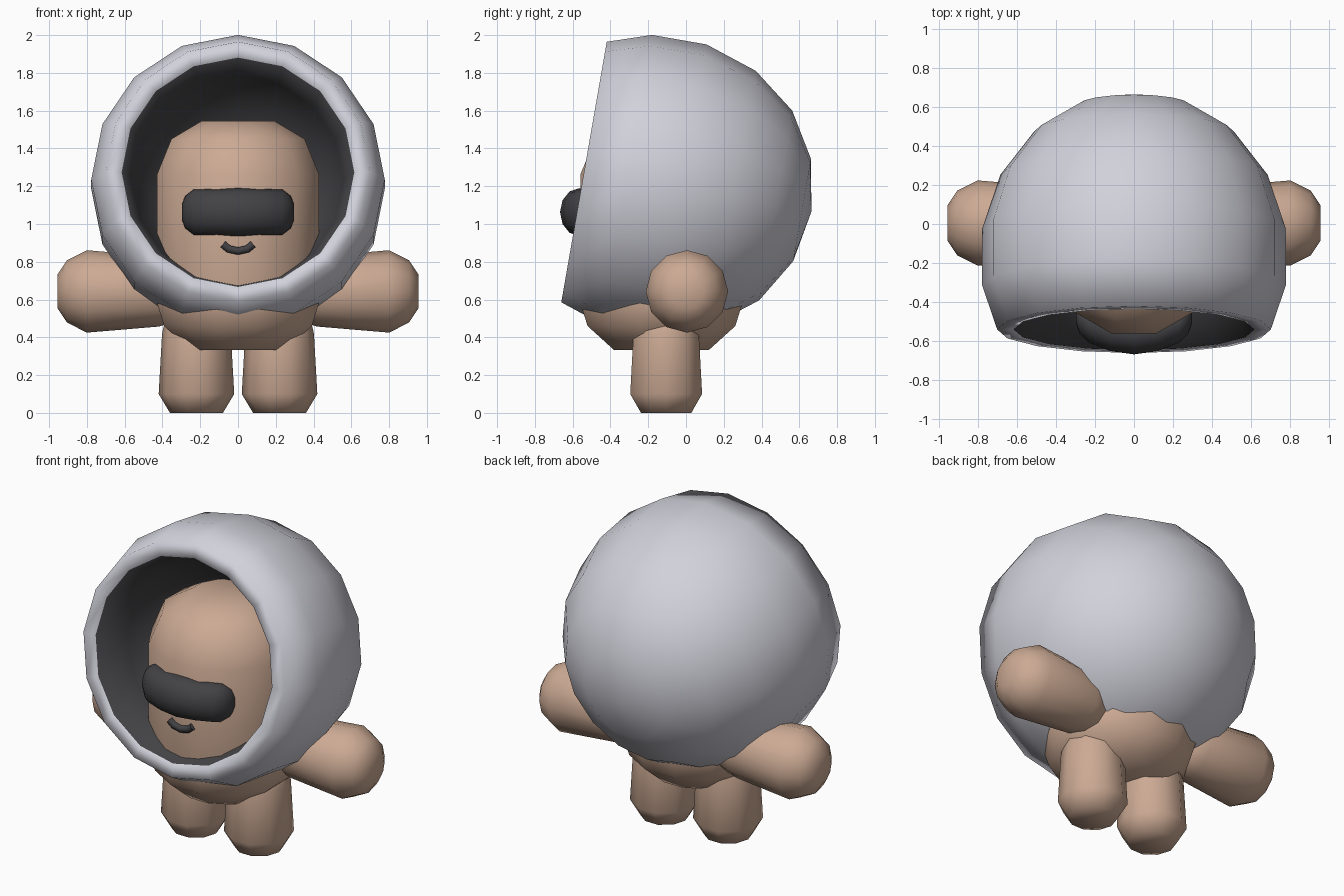
import bpy, bmesh, math
from mathutils import Vector

if "Cube" in bpy.data.objects:
    bpy.data.objects.remove(bpy.data.objects["Cube"])


def material(name, rgb):
    m = bpy.data.materials.new(name)
    m.diffuse_color = (*rgb, 1)
    m.use_nodes = True
    m.node_tree.nodes["Principled BSDF"].inputs["Base Color"].default_value = m.diffuse_color
    return m


GREY = material("light grey", (0.64, 0.64, 0.71))
SKIN = material("tan", (0.60, 0.40, 0.295))
DARK = material("charcoal", (0.055, 0.055, 0.06))


def finish(name, bm, mats):
    bmesh.ops.recalc_face_normals(bm, faces=bm.faces)
    mesh = bpy.data.meshes.new(name)
    for m in mats:
        mesh.materials.append(m)
    for f in bm.faces:
        f.smooth = True
    bm.to_mesh(mesh)
    bm.free()
    obj = bpy.data.objects.new(name, mesh)
    bpy.context.collection.objects.link(obj)
    return obj


def skin_rings(name, rings, mats, dark_from=999):
    """Bridge rings of points; a one-point ring is a pole, open ends are capped."""
    bm = bmesh.new()
    vs = [[bm.verts.new(p) for p in ring] for ring in rings]
    for k, (a, b) in enumerate(zip(vs, vs[1:])):
        n = max(len(a), len(b))
        for i in range(n):
            j = (i + 1) % n
            quad = [a[i % len(a)], a[j % len(a)], b[j % len(b)], b[i % len(b)]]
            f = bm.faces.new(list(dict.fromkeys(quad)))
            f.material_index = int(k >= dark_from)
    for end in (vs[0], vs[-1]):
        if len(end) > 2:
            bm.faces.new(end)
    return finish(name, bm, mats)


def lathe(name, profile, n, origin, axis, up, mats, dark_from=999, turn=0.0):
    """Revolve (distance along axis, radius) points around a tilted axis."""
    o, a, u = Vector(origin), Vector(axis).normalized(), Vector(up).normalized()
    side = a.cross(u)
    rings = []
    for s, r in profile:
        if r == 0:
            rings.append([o + a * s])
            continue
        angles = [2 * math.pi * (i + turn) / n for i in range(n)]
        rings.append([o + a * s + (u * math.cos(t) + side * math.sin(t)) * r for t in angles])
    return skin_rings(name, rings, mats, dark_from)


def tube(name, path, sizes, n, mats):
    """Elliptical tube along x: sizes are (depth radius, height radius)."""
    rings = []
    for (x, y, z), (ry, rz) in zip(path, sizes):
        rings.append([(x, y + ry * math.cos(2 * math.pi * i / n),
                       z + rz * math.sin(2 * math.pi * i / n)) for i in range(n)])
    return skin_rings(name, rings, mats)


# Hood: outer dome, flat rim and dark inner bowl, tilted slightly upward
hood = [(1.222, 0), (1.172, 0.275), (1.03, 0.51), (0.804, 0.684), (0.523, 0.777),
        (0.23, 0.777), (0, 0.70), (0, 0.615),
        (0.25, 0.56), (0.45, 0.465), (0.6, 0.28), (0.66, 0)]
tilt = math.radians(9.9)
lathe("hood", hood, 16, (0, -0.54, 1.275),
      (0, math.cos(tilt), -math.sin(tilt)), (0, math.sin(tilt), math.cos(tilt)),
      [GREY, DARK], dark_from=7)

# Body and head as one rounded capsule
body = [(0.333, 0.26), (0.46, 0.405), (0.57, 0.44), (0.9, 0.445), (1.26, 0.445),
        (1.45, 0.365), (1.545, 0.20)]
lathe("body", body, 12, (0, -0.13, 0), (0, 0, 1), (0, 1, 0), [SKIN], turn=0.5)

# Arms and legs
arm = [(0.25, 0.14), (0.42, 0.186), (0.8, 0.218), (0.905, 0.165), (0.955, 0.09)]
leg = [(0, 0.14), (0.1, 0.2), (0.42, 0.182), (0.6, 0.14)]
for side, s in (("left", 1), ("right", -1)):
    lathe(side + "_arm", arm, 12, (0, 0.005, 0.643), (s, 0, 0), (0, 0, 1), [SKIN])
    lathe(side + "_leg", leg, 10, (s * 0.22, -0.105, 0), (0, 0, 1), (s, 0, 0), [SKIN])

# Visor: thick rounded bar wrapped around the face
xs = [-0.297, -0.28, -0.235, -0.12, 0, 0.12, 0.235, 0.28, 0.297]
path = [(x, -0.565 + 1.0 * x * x, 1.063) for x in xs]
half = [(0.03, 0.04), (0.07, 0.085), (0.095, 0.12), (0.1, 0.122)]
tube("visor", path, half + [(0.102, 0.127)] + half[::-1], 12, [DARK])

# Smile: small curved tube on the face
smile = bpy.data.curves.new("smile", "CURVE")
smile.dimensions = "3D"
smile.bevel_depth = 0.023
smile.bevel_resolution = 1
smile.use_fill_caps = True
line = smile.splines.new("POLY")
pts = [(-0.08, 0.893), (-0.05, 0.868), (0, 0.857), (0.05, 0.868), (0.08, 0.893)]
line.points.add(len(pts) - 1)
for p, (x, z) in zip(line.points, pts):
    p.co = (x, -0.563, z, 1)
smile.materials.append(DARK)
bpy.context.collection.objects.link(bpy.data.objects.new("smile", smile))
